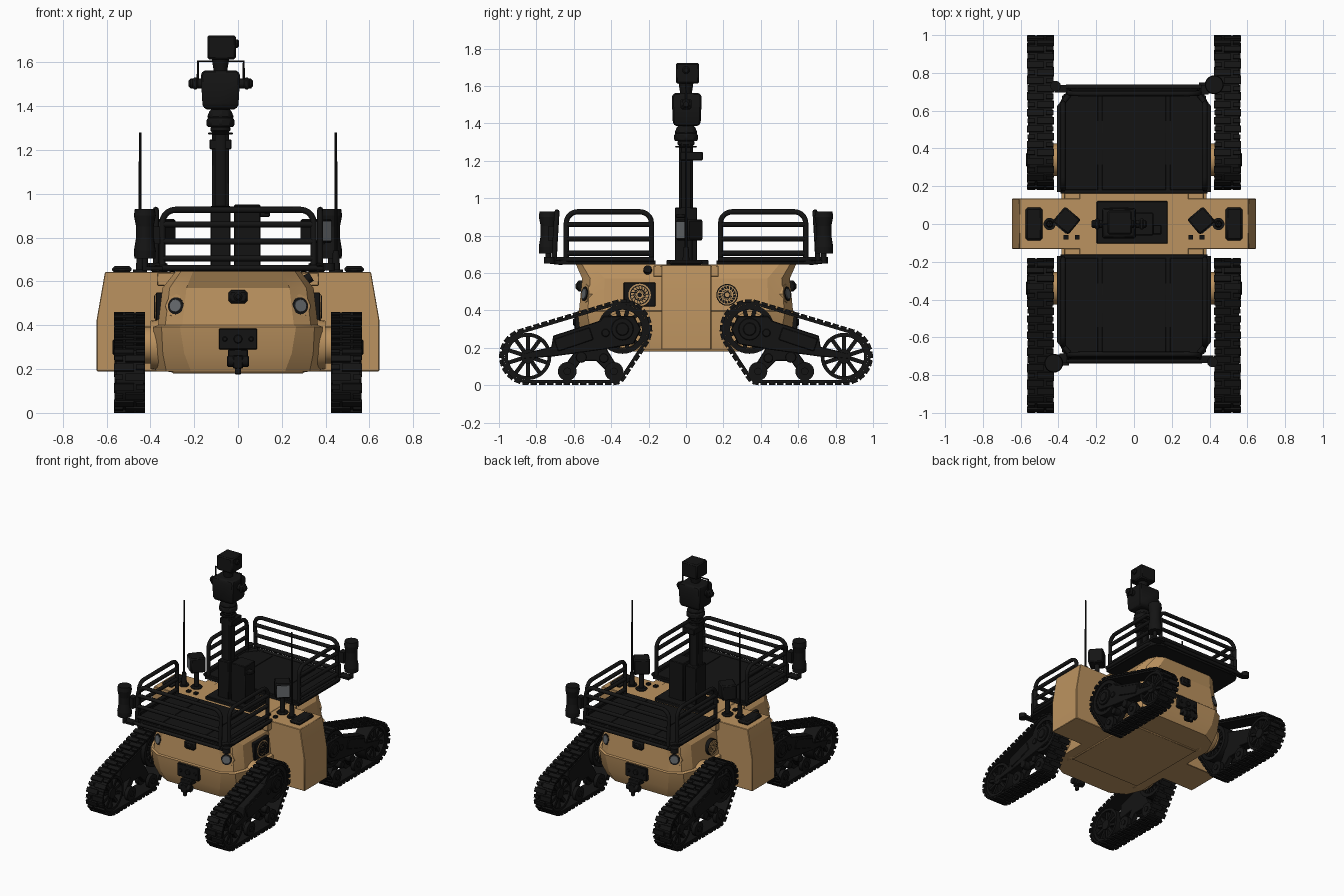
import bpy, bmesh
from math import cos, sin, pi, radians
from mathutils import Vector, Matrix

if "Cube" in bpy.data.objects:
    bpy.data.objects.remove(bpy.data.objects["Cube"])

def material(name, c):
    m = bpy.data.materials.new(name)
    m.diffuse_color = (*c, 1)
    m.use_nodes = True
    m.node_tree.nodes["Principled BSDF"].inputs["Base Color"].default_value = m.diffuse_color
    return m

TAN = material("tan_paint", (0.50, 0.29, 0.115))
BLACK = material("black", (0.007, 0.007, 0.007))
GLASS = material("lens_grey", (0.13, 0.14, 0.15))

class Part:
    """Collects several simple solids into one object."""
    def __init__(self, name, mat=BLACK):
        self.name, self.mat, self.bm = name, mat, bmesh.new()
    def box(self, c, s, rot=None):
        m = Matrix.Translation(c) @ (rot or Matrix()) @ Matrix.Diagonal((*s, 1))
        bmesh.ops.create_cube(self.bm, size=1, matrix=m)
        return self
    def cyl(self, a, b, r, r2=None, n=20):
        a, b = Vector(a), Vector(b)
        q = (b - a).to_track_quat('Z', 'Y').to_matrix().to_4x4()
        bmesh.ops.create_cone(self.bm, cap_ends=True, segments=n, radius1=r, radius2=r if r2 is None else r2,
                              depth=(b - a).length, matrix=Matrix.Translation((a + b) / 2) @ q)
        return self
    def loft(self, rings):
        vs = [[self.bm.verts.new(p) for p in r] for r in rings]
        n = len(vs[0])
        for a, b in zip(vs, vs[1:]):
            for i in range(n):
                self.bm.faces.new((a[i], a[(i + 1) % n], b[(i + 1) % n], b[i]))
        self.bm.faces.new(vs[0][::-1])
        self.bm.faces.new(vs[-1])
        return self
    def prism(self, pts, x0, x1):
        return self.loft([[(x, y, z) for y, z in pts] for x in (x0, x1)])
    def band(self, outer, inner, x0, x1):
        loops = [[self.bm.verts.new((x, y, z)) for y, z in pts]
                 for x, pts in ((x0, outer), (x1, outer), (x1, inner), (x0, inner))]
        n = len(outer)
        for k in range(4):
            a, b = loops[k], loops[(k + 1) % 4]
            for i in range(n):
                self.bm.faces.new((a[i], a[(i + 1) % n], b[(i + 1) % n], b[i]))
        return self
    def wheel(self, y, z, r, t, x0, x1, spokes):
        circ = lambda q: [(y + q * cos(2 * pi * i / 36), z + q * sin(2 * pi * i / 36)) for i in range(36)]
        self.band(circ(r), circ(r - t), x0, x1)
        self.cyl((x0, y, z), (x1 + .004, y, z), r * .3)
        for i in range(spokes):
            a = 2 * pi * (i + .5) / spokes
            self.box(((x0 + x1) / 2, y + r * .58 * cos(a), z + r * .58 * sin(a)),
                     ((x1 - x0) * .8, r * .75, r * .17), Matrix.Rotation(a, 4, 'X'))
        return self
    def done(self, bevel=0, angle=32):
        bmesh.ops.recalc_face_normals(self.bm, faces=self.bm.faces)
        me = bpy.data.meshes.new(self.name)
        self.bm.to_mesh(me)
        self.bm.free()
        return add(self.name, me, self.mat, bevel, angle)

def add(name, me, mat, bevel=0, angle=32):
    me.materials.clear()
    me.materials.append(mat)
    me.polygons.foreach_set("use_smooth", [True] * len(me.polygons))
    me.set_sharp_from_angle(angle=radians(angle))
    ob = bpy.data.objects.new(name, me)
    bpy.context.collection.objects.link(ob)
    if bevel:
        m = ob.modifiers.new("bevel", 'BEVEL')
        m.width, m.segments, m.limit_method = bevel, 1, 'ANGLE'
    return ob

def mirrored(ob, *signs):
    for sx, sy in signs:
        o = ob.copy()
        o.data = ob.data.copy()
        o.data.transform(Matrix.Diagonal((sx, sy, 1, 1)))
        if sx * sy < 0:
            o.data.flip_normals()
        bpy.context.collection.objects.link(o)

ALL = ((-1, 1), (1, -1), (-1, -1))
REAR, LEFT = ((1, -1),), ((-1, 1),)

def tubes(name, paths, r, mat=BLACK):
    cu = bpy.data.curves.new(name, 'CURVE')
    cu.dimensions, cu.bevel_depth, cu.bevel_resolution, cu.use_fill_caps = '3D', r, 2, True
    for pts in paths:
        s = cu.splines.new('POLY')
        s.points.add(len(pts) - 1)
        for p, q in zip(s.points, pts):
            p.co = (*q, 1)
    tmp = bpy.data.objects.new(name, cu)
    bpy.context.collection.objects.link(tmp)
    bpy.context.view_layer.update()
    me = bpy.data.meshes.new_from_object(tmp.evaluated_get(bpy.context.evaluated_depsgraph_get()))
    bpy.data.objects.remove(tmp)
    return add(name, me, mat, 0, 50)

# Hull: lofted plan outline with chamfered corners
def plan(z, w, l, cx, cy):
    c = [(w, l - cy), (w - cx * .3, l - cy * .36), (w - cx, l)]
    pts = c + [(-x, y) for x, y in c[::-1]] + [(-x, -y) for x, y in c] + [(x, -y) for x, y in c[::-1]]
    return [(x, y, z) for x, y in pts]
Part("hull", TAN).loft([plan(.19, .375, .53, .16, .17), plan(.27, .385, .565, .14, .16), plan(.393, .385, .58, .12, .14),
                        plan(.40, .365, .572, .11, .13), plan(.57, .345, .555, .11, .12),
                        plan(.645, .285, .588, .08, .09)]).done(0, 20)
Part("belly_plate", TAN).box((0, 0, .187), (.60, .65, .014)).done(.004)

# Cross body carrying the side pods, with front profile
prof = [(-.645, .19), (.645, .19), (.645, .425), (.607, .643), (-.607, .643), (-.645, .425)]
Part("cross_body", TAN).loft([[(x, y, z) for x, z in prof] for y in (-.132, .135)]).done(.003)
shoulder = Part("hull_shoulder", TAN).box((.295, -.15, .61), (.15, .05, .06))
mirrored(shoulder.done(.004), *ALL)

# Track unit, front right
circles = [(-.846, .154, .142), (-.34, .30, .148), (-.635, .072, .06), (-.385, .072, .06)]
outer, inner = [], []
for i in range(96):
    a = 2 * pi * (i + .5) / 96
    y, z, r = max(circles, key=lambda c: c[0] * cos(a) + c[1] * sin(a) + c[2])
    outer.append((y + r * cos(a), z + r * sin(a)))
    inner.append((y + (r - .016) * cos(a), z + (r - .016) * sin(a)))
belt = Part("track_belt").band(outer, inner, .432, .556)
segs = [(Vector(p), Vector(q)) for p, q in zip(outer, outer[1:] + outer[:1])]
total = sum((q - p).length for p, q in segs)
N, k, walked = 46, 0, 0
for p, q in segs:
    L = (q - p).length
    while k < N and k * total / N <= walked + L:
        t = (q - p).normalized()
        c = p + t * (k * total / N - walked) + Vector((t.y, -t.x)) * .003
        rot = Matrix(((1, 0, 0, 0), (0, t.x, -t.y, 0), (0, t.y, t.x, 0), (0, 0, 0, 1)))
        side = .026 if k % 2 else -.026
        belt.box((.4945 + side, *c), (.09, .034, .016), rot)
        belt.box((.4945 - side * 1.9, *c), (.04, .022, .016), rot)
        k += 1
    walked += L
mirrored(belt.done(), *ALL)

wheels = Part("track_wheels").wheel(-.846, .154, .126, .02, .445, .55, 10).wheel(-.34, .30, .132, .028, .445, .55, 12)
for y in (-.635, -.385):
    for x0, x1 in ((.437, .465), (.525, .553)):
        wheels.cyl((x0, y, .074), (x1, y, .074), .05, n=24)
    wheels.cyl((.43, y, .074), (.562, y, .074), .02)
mirrored(wheels.done(), *ALL)

arm = Part("track_arm").prism([(-.87, .14), (-.87, .17), (-.72, .205), (-.71, .265), (-.46, .345), (-.44, .37), (-.28, .37),
                               (-.24, .30), (-.28, .22), (-.45, .19), (-.70, .155)], .475, .555)
arm.prism([(-.66, .055), (-.66, .09), (-.58, .20), (-.44, .22), (-.36, .09), (-.36, .055), (-.41, .06), (-.48, .13),
           (-.56, .13), (-.61, .06)], .475, .515)
arm.cyl((.43, -.34, .3), (.566, -.34, .3), .06).cyl((.55, -.34, .3), (.572, -.34, .3), .035)
arm.cyl((.53, -.43, .28), (.562, -.43, .28), .022).cyl((.50, -.56, .15), (.56, -.56, .15), .03)
arm.cyl((.50, -.44, .145), (.56, -.44, .145), .026).box((.53, -.60, .245), (.06, .20, .07), Matrix.Rotation(.32, 4, 'X'))
mirrored(arm.done(.004), *ALL)
axle = Part("axle_housing", TAN).cyl((.30, -.34, .31), (.40, -.34, .31), .125, .11, 28).cyl((.40, -.34, .31), (.43, -.34, .31), .085)
mirrored(axle.done(), *ALL)

# Front and rear face details
panel = Part("winch_panel").box((0, -.575, .337), (.175, .04, .095)).cyl((0, -.58, .337), (0, -.603, .337), .02)
for x in (-.06, .06):
    panel.cyl((x, -.58, .337), (x, -.602, .337), .012)
panel.box((0, -.585, .272), (.09, .07, .035)).box((0, -.61, .232), (.045, .07, .06))
panel.cyl((-.05, -.62, .235), (.05, -.62, .235), .025).cyl((0, -.63, .175), (0, -.63, .26), .014)
mirrored(panel.done(.004), *REAR)
cam = Part("bumper_camera").box((0, -.56, .53), (.085, .045, .06)).cyl((0, -.57, .53), (0, -.592, .53), .02)
mirrored(cam.done(.01), *REAR)
d = Vector((.45, -1, .12)).normalized()
h = Vector((.278, -.530, .487))
mirrored(Part("headlight_housing", TAN).cyl(h - d * .03, h + d * .012, .066, .054, 8).done(), *ALL)
mirrored(Part("headlight_lens", GLASS).cyl(h, h + d * .02, .034, .028).done(), *ALL)
mirrored(Part("headlight_ring").cyl(h, h + d * .016, .039).done(), *ALL)

# Side vents: square plate at front, round at rear
mirrored(Part("vent_plate").box((.355, -.248, .485), (.04, .17, .13)).done(.004), *LEFT)
for y, r in ((-.248, .06), (.22, .058)):
    back = Part("vent_disc", TAN if y < 0 else BLACK).cyl((.33, y, .483), (.378, y, .483), r, n=32)
    mirrored(back.done(), *LEFT)
    grille = Part("vent_grille", BLACK if y < 0 else TAN)
    for q in (.052, .032):
        ring = [[(y + s * cos(i * pi / 14), .483 + s * sin(i * pi / 14)) for i in range(28)] for s in (q, q - .005)]
        grille.band(*ring, .37, .383)
    for i in range(16):
        a = i * pi / 8
        grille.box((.378, y + .034 * cos(a), .483 + .034 * sin(a)), (.008, .036, .004), Matrix.Rotation(a + .4, 4, 'X'))
    grille.cyl((.37, y, .483), (.384, y, .483), .012)
    mirrored(grille.done(), *LEFT)
Part("filler_cap").cyl((.28, -.205, .59), (.335, -.205, .622), .022).done()

# Cargo trays with low ribs
def tray_outline(z, w, y0, y1, c):
    return [(w, y0, z), (-w, y0, z), (-w, y1 + c, z), (-w + c * .3, y1 + c * .3, z), (-w + c, y1, z),
            (w - c, y1, z), (w - c * .3, y1 + c * .3, z), (w, y1 + c, z)]
tray = Part("cargo_tray").loft([tray_outline(z, .39, -.162, -.705, .06) for z in (.645, .668)])
for x, w in ((-.285, .19), (0, .34), (.285, .19)):
    tray.box((x, -.43, .668), (w, .50, .008))
mirrored(tray.done(.002), *REAR)

# Rack rails: rounded arch plus bars per panel
def arch(u0, u1, z0, z1, r):
    pts = [(u0, z0)]
    for cx, a0 in ((u0 + r, pi), (u1 - r, pi / 2)):
        pts += [(cx + r * cos(a0 - i * pi / 10), z1 - r + r * sin(a0 - i * pi / 10)) for i in range(6)]
    return pts + [(u1, z0)]
def panel_paths(u0, u1, place):
    flat = [arch(u0, u1, .665, .927, .06)] + [[(u0, z), (u1, z)] for z in (.705, .782, .86)]
    return [[place(u, z) for u, z in p] for p in flat]
side = tubes("rack_side_rail", panel_paths(-.64, -.185, lambda u, z: (.375, u, z)), .014)
mirrored(side, *ALL)
end = tubes("rack_end_rail", panel_paths(-.345, .345, lambda u, z: (u, -.69 + (.93 - z) * -.06, z)), .014)
mirrored(end, *REAR)
bumper = tubes("rack_bumper_bar", [[(-.36, -.725, .662), (.36, -.725, .662)]] +
               [[(x, -.66, .655), (x, -.725, .662)] for x in (-.3, .3)] +
               [[(s * .395, -.17, .672), (s * .395, -.62, .672), (s * .33, -.70, .672)] for s in (-1, 1)], .013)
mirrored(bumper, *REAR)

# Tall sensors on opposite corners, small beacons on the others
for s in (-1, 1):
    x, y = s * .425, s * .737
    p = Part("corner_sensor").cyl((x, y, .74), (x, y, .90), .04)
    for z0, z1, a, b in ((.705, .74, .048, .05), (.74, .80, .05, .04), (.85, .90, .04, .05), (.90, .93, .05, .046)):
        p.cyl((x, y, z0), (x, y, z1), a, b)
    p.cyl((x, y, .65), (x, y, .71), .014).box((s * .39, s * .72, .66), (.09, .06, .016))
    p.box((s * .375, s * .71, .81), (.04, .05, .08))
    p.done()
    Part("corner_beacon").cyl((-s * .415, s * .73, .65), (-s * .415, s * .73, .685), .028).box(
        (-s * .385, s * .715, .66), (.07, .04, .016)).done()

# Deck equipment: antenna, dome receiver, angled camera
for s in (-1, 1):
    Part("antenna").cyl((s * .447, 0, .64), (s * .447, 0, .74), .02, .014).cyl(
        (s * .447, 0, .64), (s * .447, 0, .655), .032).cyl((s * .447, 0, .72), (s * .447, 0, 1.28), .007, .006, 10).done()
    Part("dome_receiver").box((s * .53, 0, .655), (.09, .175, .03)).done(.012)
    c = Vector((s * .357, .018, .83))
    turn = Matrix.Rotation(-s * radians(50), 4, 'Z')
    Part("deck_camera").box(c, (.105, .11, .11), turn).cyl((c.x, c.y, .64), (c.x, c.y, .79), .018).cyl(
        (c.x, c.y, .64), (c.x, c.y, .66), .04).done(.008)
    Part("deck_camera_window", GLASS).box(c + turn @ Vector((s * .053, 0, 0)), (.006, .085, .085), turn).done()
    Part("deck_sockets").box((s * .36, -.07, .647), (.025, .025, .02)).box((s * .30, -.07, .647), (.025, .025, .02)).done()

# Mast
X = -.08
mast = Part("mast").box((-.01, .008, .655), (.375, .225, .03)).box((.042, 0, .80), (.12, .12, .30))
mast.box((X, 0, .80), (.09, .12, .29)).cyl((X, 0, .65), (X, 0, 1.29), .038).box((X, .03, 1.225), (.10, .12, .045))
mast.box((X, 0, 1.0), (.078, .055, .6)).box((.10, -.03, .905), (.09, .05, .02))
mast.cyl((X, 0, 1.27), (X, 0, 1.28), .058)
mast.done(.004)

# Pan-tilt sensor head: octagonal yaw base, big body, upper camera
def rect(z, w, l):
    return [(X + a * w, .004 + b * l, z) for a, b in ((-1, -1), (1, -1), (1, 1), (-1, 1))]
head = Part("sensor_head").cyl((X, 0, 1.28), (X, 0, 1.31), .045).cyl((X, 0, 1.305), (X, 0, 1.345), .066, n=8)
head.cyl((X, 0, 1.345), (X, 0, 1.385), .066, .05, 8)
head.loft([rect(1.385, .07, .062), rect(1.405, .082, .075), rect(1.54, .09, .08), rect(1.562, .08, .07)])
head.cyl((-.225, 0, 1.503), (.068, 0, 1.503), .022).box((-.195, 0, 1.503), (.025, .06, .055)).box((.04, 0, 1.503), (.025, .06, .055))
head.cyl((X, 0, 1.555), (X, 0, 1.63), .03, .042)
head.box((X + .005, .008, 1.668), (.13, .125, .11)).cyl((-.02, 0, 1.685), (.005, 0, 1.685), .02)
head.done(.008)
tubes("head_bracket", [[(-.183, 0, 1.50), (-.183, 0, 1.605), (.026, 0, 1.605), (.026, 0, 1.50)]], .006)
